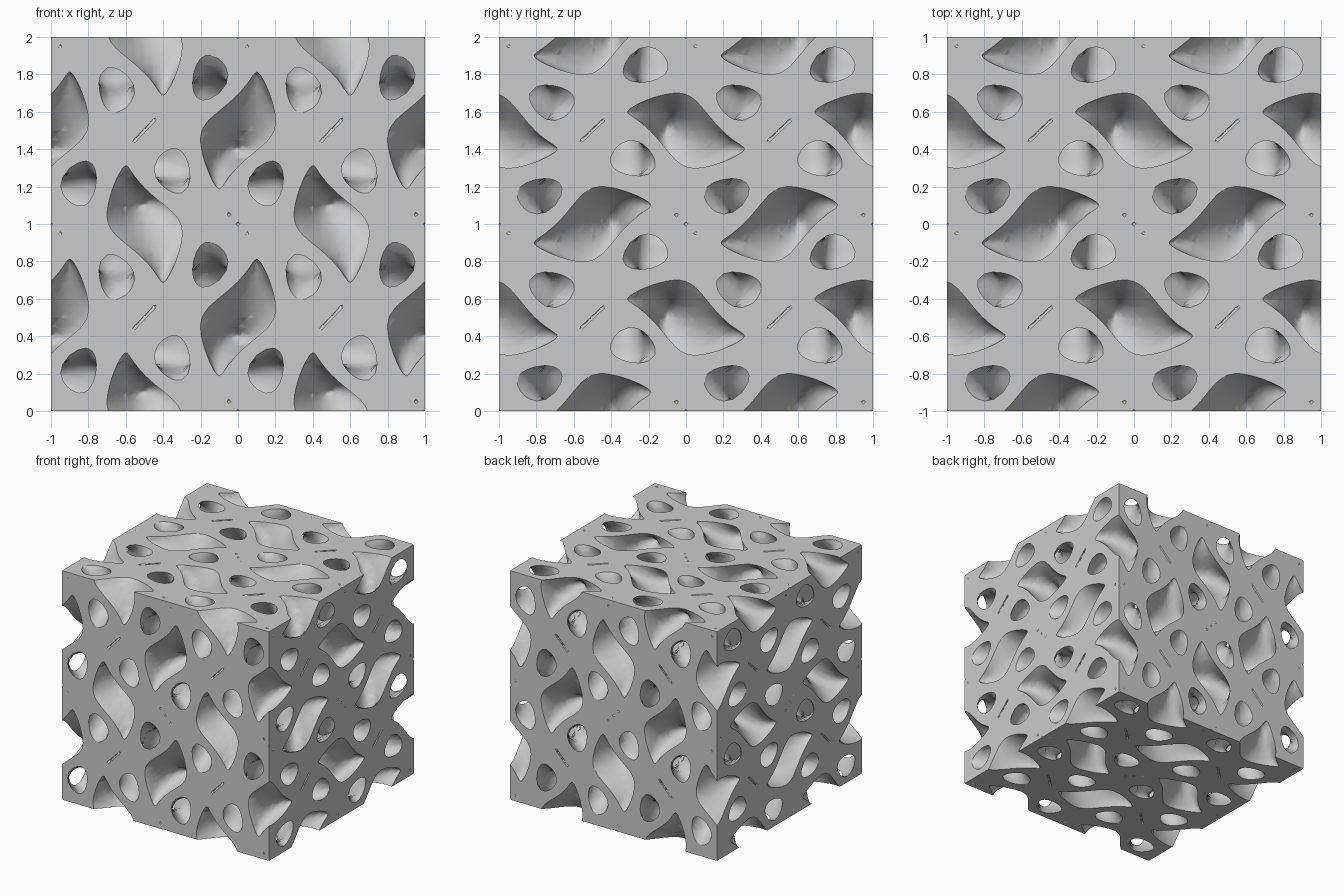
import bpy
from math import sin, cos, pi
from itertools import permutations, product
from mathutils import Vector

if "Cube" in bpy.data.objects:
    bpy.data.objects.remove(bpy.data.objects["Cube"], do_unlink=True)

N = 20                      # samples along one repeating cell
UPPER, LOWER = 0.70, -0.765   # the wall lies between these two levels

grey = bpy.data.materials.new("plain_grey")
grey.use_nodes = True
grey.diffuse_color = (0.6, 0.6, 0.6, 1)
grey.node_tree.nodes["Principled BSDF"].inputs["Base Color"].default_value = (0.6, 0.6, 0.6, 1)


def wall(p):
    """Positive inside the periodic wall, negative in the channels."""
    x, y, z = (2 * pi * c for c in p)
    c2x, c2y, c2z = cos(2 * x), cos(2 * y), cos(2 * z)
    twist = (sin(2 * x) * cos(y) * sin(z) + sin(2 * y) * cos(z) * sin(x)
             + sin(2 * z) * cos(x) * sin(y))
    f = (1.1 * twist - 0.2 * (c2x * c2y + c2y * c2z + c2z * c2x)
         - 0.4 * (c2x + c2y + c2z) + 1.03 * cos(x) * cos(y) * cos(z))
    return min(UPPER - f, f - LOWER)


def point(node):
    return Vector(node) / N


value = {n: wall(point(n)) for n in product(range(N + 1), repeat=3)}


class Patch:
    """Collects shared vertices and faces of one cell."""

    def __init__(self):
        self.verts, self.faces, self.index = [], [], {}

    def add(self, key, co):
        if key not in self.index:
            self.index[key] = len(self.verts)
            self.verts.append(co)
        return self.index[key]

    def corner(self, n):
        return self.add(n, point(n))

    def crossing(self, a, b):
        key = (min(a, b), max(a, b))
        if key in self.index:
            return self.index[key]
        inside, outside = (a, b) if value[a] > 0 else (b, a)
        p, q = point(inside), point(outside)
        for _ in range(12):
            m = (p + q) / 2
            if wall(m) > 0:
                p = m
            else:
                q = m
        return self.add(key, (p + q) / 2)


def shift(n, step):
    return tuple(a + b for a, b in zip(n, step))


# Channel walls of one cell: cut every tetrahedron of the grid by the surface
channels = Patch()
steps = ((1, 0, 0), (0, 1, 0), (0, 0, 1))
for base in product(range(N), repeat=3):
    signs = {value[shift(base, d)] > 0 for d in product((0, 1), repeat=3)}
    if len(signs) == 1:
        continue
    for order in permutations(steps):
        tet = [base]
        for s in order:
            tet.append(shift(tet[-1], s))
        ins = [n for n in tet if value[n] > 0]
        out = [n for n in tet if value[n] <= 0]
        if not ins or not out:
            continue
        if len(ins) == 2:
            pairs = [(ins[0], out[0]), (ins[0], out[1]), (ins[1], out[1]), (ins[1], out[0])]
        else:
            pairs = [(i, o) for i in ins for o in out]
        ring = [channels.crossing(i, o) for i, o in pairs]
        a, b, c = (channels.verts[i] for i in ring[:3])
        outward = (sum((point(n) for n in out), Vector()) / len(out)
                   - sum((point(n) for n in ins), Vector()) / len(ins))
        if (b - a).cross(c - a).dot(outward) < 0:
            ring.reverse()
        for k in range(1, len(ring) - 1):
            channels.faces.append((ring[0], ring[k], ring[k + 1]))

# Flat skin of one cell: the part of the square that lies in the wall
skin = Patch()
for i, j in product(range(N), repeat=2):
    a, b, c, d = (i, j, 0), (i + 1, j, 0), (i + 1, j + 1, 0), (i, j + 1, 0)
    for tri in ((a, b, c), (a, c, d)):
        ring = []
        for k in range(3):
            n, m = tri[k], tri[(k + 1) % 3]
            if value[n] > 0:
                ring.append(skin.corner(n))
            if (value[n] > 0) != (value[m] > 0):
                ring.append(skin.crossing(n, m))
        if ring:
            skin.faces.append(ring)


def make_object(name, verts, faces, repeats):
    mesh = bpy.data.meshes.new(name)
    mesh.from_pydata(verts, [], faces)
    mesh.materials.append(grey)
    mesh.update()
    ob = bpy.data.objects.new(name, mesh)
    bpy.context.collection.objects.link(ob)
    ob.location = (-1, -1, 0)
    # Repeat the cell along each listed axis
    for axis in repeats:
        mod = ob.modifiers.new("repeat_" + "xyz"[axis], 'ARRAY')
        mod.count = 2
        mod.use_relative_offset = False
        mod.use_constant_offset = True
        offset = [0, 0, 0]
        offset[axis] = 1
        mod.constant_offset_displace = offset
        mod.use_merge_vertices = True
        mod.merge_threshold = 0.0001
    return ob


make_object("channel_walls", channels.verts, channels.faces, (0, 1, 2)).data.shade_smooth()

# Six outer faces: the same skin turned onto each axis
names = (("left_face", "right_face"), ("back_face", "front_face"), ("top_face", "bottom_face"))
for axis, (far_name, near_name) in enumerate(names):
    u, v = (axis + 1) % 3, (axis + 2) % 3
    for name, level in ((far_name, 2), (near_name, 0)):
        verts = []
        for p in skin.verts:
            co = [0, 0, 0]
            co[u], co[v], co[axis] = p.x, p.y, level
            verts.append(co)
        faces = [f if level else f[::-1] for f in skin.faces]
        make_object(name, verts, faces, (u, v))
